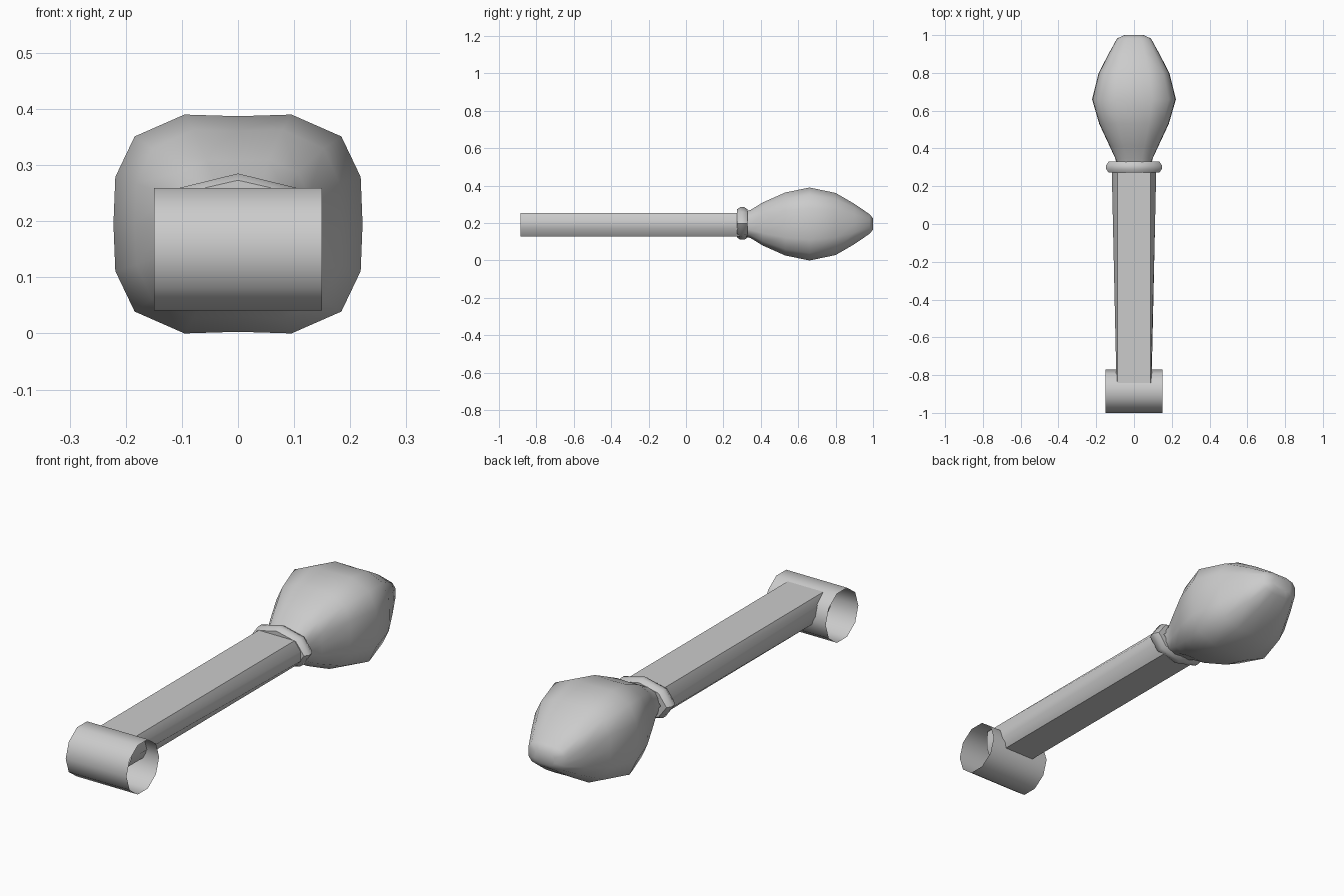
import bpy, bmesh, math

if "Cube" in bpy.data.objects:
    bpy.data.objects.remove(bpy.data.objects["Cube"])


def loft(name, rings, closed=False, cap_end=False, angle=50):
    """Skin a list of equal-length point loops into a smooth-shaded object."""
    bm = bmesh.new()
    loops = [[bm.verts.new(p) for p in r] for r in rings]
    pairs = list(zip(loops, loops[1:]))
    if closed:
        pairs.append((loops[-1], loops[0]))
    n = len(loops[0])
    for a, b in pairs:
        for i in range(n):
            j = (i + 1) % n
            bm.faces.new((a[i], a[j], b[j], b[i]))
    if cap_end:
        bm.faces.new(loops[-1])
    bmesh.ops.recalc_face_normals(bm, faces=bm.faces)
    mesh = bpy.data.meshes.new(name)
    bm.to_mesh(mesh)
    bm.free()
    ob = bpy.data.objects.new(name, mesh)
    bpy.context.collection.objects.link(ob)
    bpy.ops.object.select_all(action='DESELECT')
    ob.select_set(True)
    bpy.context.view_layer.objects.active = ob
    bpy.ops.object.shade_smooth_by_angle(angle=math.radians(angle))
    return ob


def circle(n):
    return [(math.cos(2 * math.pi * i / n), math.sin(2 * math.pi * i / n)) for i in range(n)]


# Open ten-sided cross tube at the end of the handle
loft("cross_tube", [[(x, -0.885 + 0.115 * c, 0.15 + 0.115 * s) for c, s in circle(10)]
                    for x in (-0.15, 0.15)])


# Tapered handle with flat top and rounded sides
def handle_ring(y, side):
    half = [(0.088, 0.254), (side, 0.215), (side, 0.17), (0.075, 0.129)]
    pts = half + [(-x, z) for x, z in reversed(half)]
    return [(x, y, z) for x, z in pts]


loft("handle", [handle_ring(-0.885, 0.092), handle_ring(0.30, 0.118)])

# Eight-sided oval collar with a bevelled bead profile: (y, outward offset)
bead = [(0.272, -0.012), (0.29, 0.0), (0.312, 0.0), (0.33, -0.012), (0.33, -0.04), (0.272, -0.04)]
loft("collar", [[(c * (0.147 + d), y, 0.198 + s * (0.087 + d)) for c, s in circle(8)]
                for y, d in bead], closed=True, angle=40)

# Bulbous head: one boxy-round section scaled along y
quarter = [(1, 0), (0.985, 0.43), (0.83, 0.8), (0.43, 1), (0, 0.985)]
upper = quarter + [(-x, z) for x, z in reversed(quarter[:-1])]
section = upper + [(x, -z) for x, z in reversed(upper[1:-1])]
stations = [(0.30, 0.09, 0.06), (0.345, 0.098, 0.075), (0.41, 0.128, 0.115),
            (0.53, 0.184, 0.168), (0.66, 0.222, 0.195), (0.80, 0.187, 0.166),
            (0.90, 0.135, 0.108), (0.982, 0.09, 0.052), (1.0, 0.05, 0.03)]
loft("head", [[(x * w, y, 0.195 + z * h) for x, z in section] for y, w, h in stations],
     cap_end=True, angle=60)
